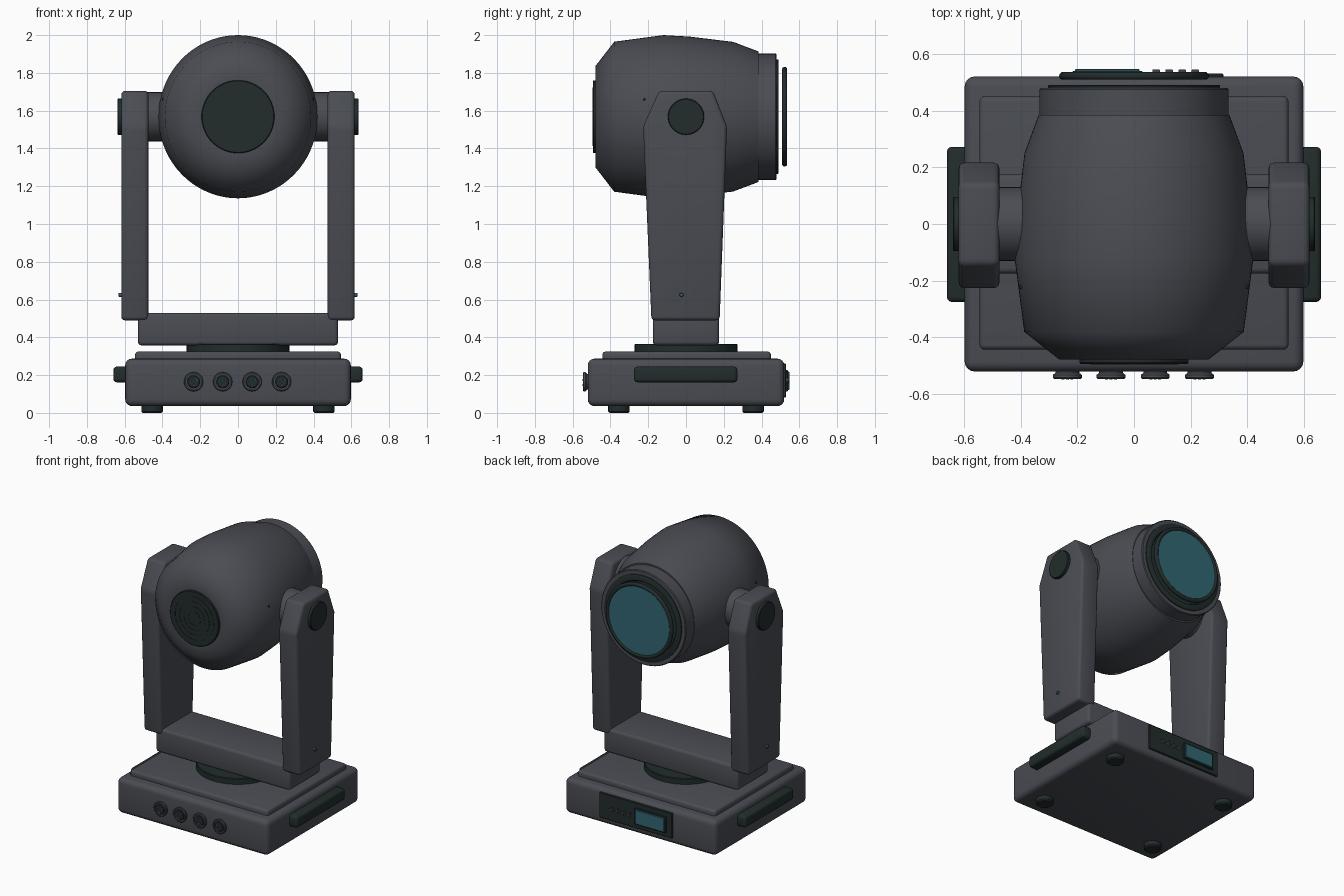
import bpy, bmesh, math
from mathutils import Matrix, Vector

if "Cube" in bpy.data.objects:
    bpy.data.objects.remove(bpy.data.objects["Cube"])


def material(name, rgb):
    m = bpy.data.materials.new(name)
    m.diffuse_color = (*rgb, 1)
    m.use_nodes = True
    m.node_tree.nodes["Principled BSDF"].inputs["Base Color"].default_value = m.diffuse_color
    return m


GREY = material("charcoal_housing", (0.068, 0.073, 0.087))
DARK = material("black_rubber", (0.016, 0.025, 0.025))
TEAL = material("teal_glass", (0.032, 0.135, 0.17))


def finish(name, bm, mat, bevel=0, segments=3, angle=35):
    bmesh.ops.recalc_face_normals(bm, faces=bm.faces)
    me = bpy.data.meshes.new(name)
    bm.to_mesh(me)
    bm.free()
    me.materials.append(mat)
    ob = bpy.data.objects.new(name, me)
    bpy.context.collection.objects.link(ob)
    bpy.ops.object.select_all(action='DESELECT')
    ob.select_set(True)
    bpy.context.view_layer.objects.active = ob
    if bevel:
        mod = ob.modifiers.new("rounded_edges", 'BEVEL')
        mod.width, mod.segments, mod.limit_method = bevel, segments, 'ANGLE'
        mod.angle_limit = math.radians(20)
        bpy.ops.object.modifier_apply(modifier=mod.name)
    bpy.ops.object.shade_smooth_by_angle(angle=math.radians(angle))
    return ob


def box(name, x, y, z, mat, bevel=0, segments=3):
    """Box from (min, max) ranges."""
    bm = bmesh.new()
    bmesh.ops.create_cube(bm, size=1)
    for v in bm.verts:
        v.co = [r[0] + (c + 0.5) * (r[1] - r[0]) for r, c in zip((x, y, z), v.co)]
    return finish(name, bm, mat, bevel, segments)


def lathe(name, profile, origin, axis, mat, steps=48, angle=35, scale_x=1, closed=False):
    """Spin (radius, distance) points about an axis through origin."""
    bm = bmesh.new()
    turn = Vector((0, 0, 1)).rotation_difference(Vector(axis)).to_matrix().to_4x4()
    rings = []
    for r, h in profile:
        rings.append([bm.verts.new((r * math.cos(2 * math.pi * i / steps),
                                    r * math.sin(2 * math.pi * i / steps), h))
                      for i in range(steps)])
    pairs = list(zip(rings, rings[1:]))
    if closed:
        pairs.append((rings[-1], rings[0]))
    for a, b in pairs:
        for i in range(steps):
            j = (i + 1) % steps
            bm.faces.new((a[i], a[j], b[j], b[i]))
    if not closed:
        bm.faces.new(rings[0])
        bm.faces.new(rings[-1])
    bm.transform(Matrix.Translation(origin) @ Matrix.Scale(scale_x, 4, (1, 0, 0)) @ turn)
    return finish(name, bm, mat, angle=angle)


def disc(name, r, h0, h1, origin, axis, mat, steps=40, chamfer=0.004):
    return lathe(name, [(r, h0), (r, h1 - chamfer), (r - chamfer, h1)], origin, axis, mat, steps)


# Base housing, raised lid and feet
box("base_housing", (-0.597, 0.597), (-0.52, 0.52), (0.036, 0.287), GREY, 0.035, 4)
box("base_lid", (-0.545, 0.545), (-0.443, 0.45), (0.26, 0.325), GREY, 0.018)
for sx in (-1, 1):
    for sy in (-1, 1):
        disc("foot", 0.057, -0.045, 0, (sx * 0.455, sy * 0.355, 0), (0, 0, -1), DARK, 24, 0.008)

# Carry handles on the base sides
for s in (-1, 1):
    box("side_handle", sorted((s * 0.57, s * 0.66)), (-0.275, 0.272), (0.162, 0.245), DARK, 0.018)

# Front sockets with three contact pins each
for x in (-0.235, -0.081, 0.075, 0.231):
    o = (x, 0, 0.165)
    lathe("socket_shell", [(0.042, 0.51), (0.042, 0.525), (0.051, 0.532), (0.051, 0.542), (0.047, 0.546),
                           (0.040, 0.546), (0.040, 0.538)], o, (0, -1, 0), GREY, 28)
    disc("socket_insert", 0.034, 0.53, 0.544, o, (0, -1, 0), DARK, 24)
    for k in range(3):
        a = math.radians(90 + 120 * k)
        disc("socket_pin", 0.0055, 0.54, 0.548, (x + 0.018 * math.cos(a), 0, 0.165 - 0.018 * math.sin(a)),
             (0, -1, 0), TEAL, 10, 0.001)

# Rear control panel with screen and triangular keys
box("control_panel", (-0.262, 0.315), (0.51, 0.53), (0.082, 0.262), DARK, 0.004, 1)
box("screen_frame", (-0.218, 0.03), (0.525, 0.540), (0.112, 0.228), DARK, 0.004, 1)
box("screen", (-0.208, 0.02), (0.53, 0.547), (0.12, 0.22), TEAL, 0.003, 1)
for i in range(4):
    disc("panel_key", 0.017, 0.52, 0.545, (0.074 + 0.046 * i, 0, 0.17), (0, 1, 0), GREY, 3, 0.002)

# Turntable and yoke crossbar
disc("turntable", 0.272, 0.31, 0.366, (0, 0, 0), (0, 0, 1), DARK, 56)
box("yoke_crossbar", (-0.53, 0.53), (-0.175, 0.175), (0.357, 0.53), GREY, 0.02)

# Yoke arms: tapered side profile extruded across the arm thickness
ARM = [(-0.183, 0.49), (0.178, 0.49), (0.217, 1.516), (0.143, 1.705), (-0.143, 1.705), (-0.227, 1.516)]
AXIS_Z = 1.568
for s in (-1, 1):
    bm = bmesh.new()
    face = bm.faces.new([bm.verts.new((s * 0.475, y, z)) for y, z in ARM])
    ext = bmesh.ops.extrude_face_region(bm, geom=[face])
    bmesh.ops.translate(bm, vec=(s * 0.143, 0, 0),
                        verts=[v for v in ext["geom"] if isinstance(v, bmesh.types.BMVert)])
    finish("yoke_arm", bm, GREY, 0.02)
    axis = (s, 0, 0)
    disc("tilt_hub", 0.13, 0.33, 0.49, (0, 0, AXIS_Z), axis, GREY, 40)
    disc("pivot_cap", 0.096, 0.60, 0.639, (0, 0, AXIS_Z), axis, DARK, 40)
    disc("arm_indicator", 0.011, 0.61, 0.632, (0, -0.024, 0.625), axis, TEAL, 14, 0.003)
    disc("head_screw", 0.007, 0.38, 0.403, (0, -0.222, 1.66), axis, DARK, 12, 0.001)

# Lamp head shell, spun around the beam axis
HEAD = [(0.20, -0.478), (0.27, -0.478), (0.397, -0.38), (0.432, -0.12), (0.424, 0.02), (0.396, 0.25),
        (0.345, 0.385)]
O = (0, 0, AXIS_Z)
lathe("head_shell", HEAD, O, (0, 1, 0), GREY, 72, 50, 0.975)
lathe("head_front_collar", [(0.334, 0.36), (0.334, 0.475), (0.329, 0.48), (0.302, 0.48), (0.302, 0.36)],
      O, (0, 1, 0), GREY, 72, closed=True)
lathe("lens_bezel", [(0.304, 0.45), (0.304, 0.487), (0.298, 0.491), (0.265, 0.491), (0.255, 0.475)],
      O, (0, 1, 0), DARK, 64)

# Floating lens ring and lens
RING = [(0.251 + 0.013 * math.cos(a), 0.522 + 0.014 * math.sin(a))
        for a in (2 * math.pi * k / 10 for k in range(10))]
lathe("lens_ring", RING, O, (0, 1, 0), DARK, 64, 60, closed=True)
disc("lens", 0.243, 0.512, 0.529, O, (0, 1, 0), TEAL, 64)

# Rear vent cover with concentric ribs
disc("vent_cover", 0.193, 0.46, 0.493, O, (0, -1, 0), DARK, 56)
for r in (0.045, 0.08, 0.115, 0.15):
    lathe("vent_rib", [(r, 0.49), (r, 0.495), (r + 0.005, 0.495), (r + 0.005, 0.49)],
          O, (0, -1, 0), DARK, 40, closed=True)
